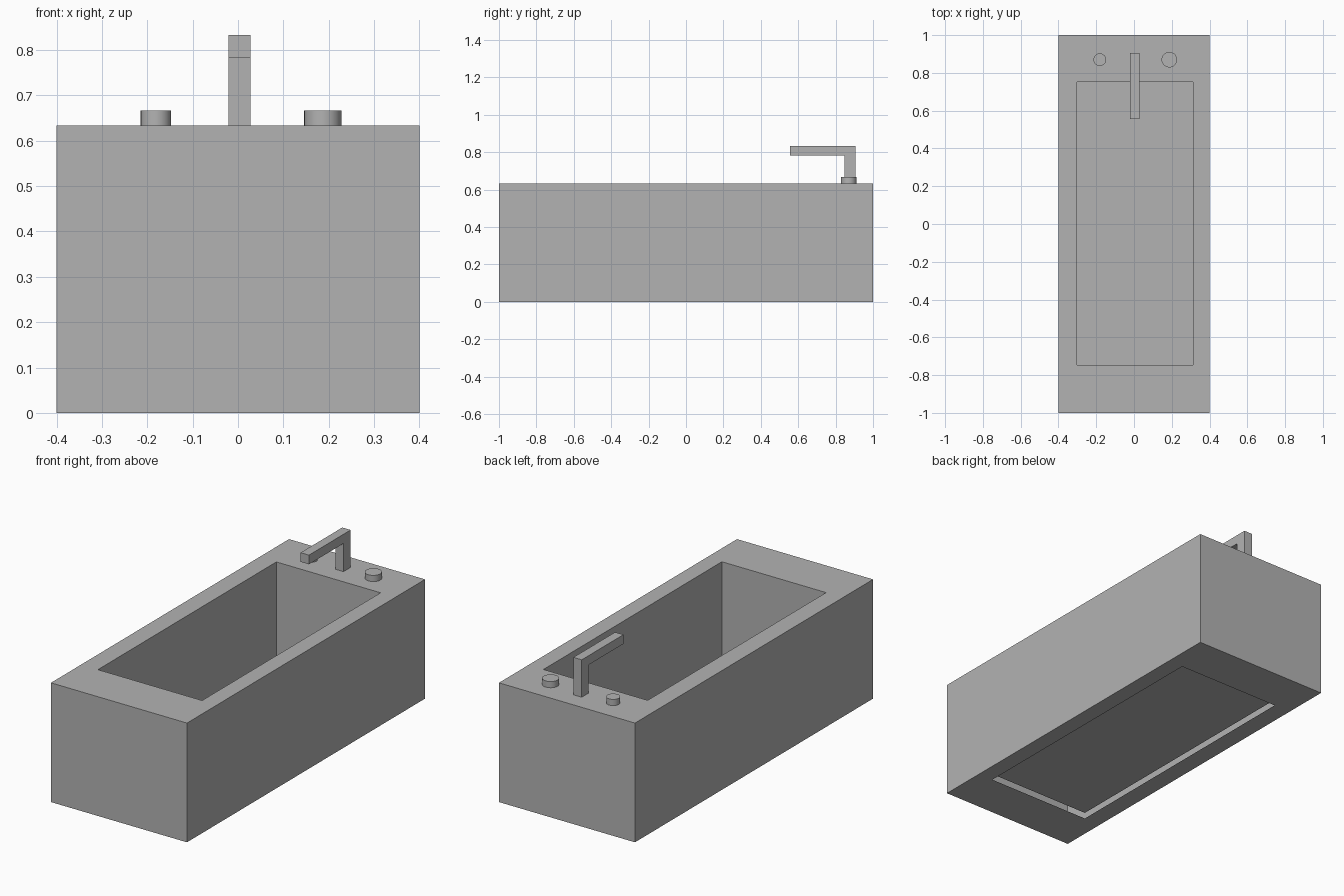
import bpy, bmesh

if "Cube" in bpy.data.objects:
    bpy.data.objects.remove(bpy.data.objects["Cube"])

grey = bpy.data.materials.new("plain grey")
grey.diffuse_color = (0.45, 0.45, 0.45, 1)
grey.use_nodes = True
grey.node_tree.nodes["Principled BSDF"].inputs["Base Color"].default_value = grey.diffuse_color

RIM = 0.634      # height of the tub rim
FLOOR = 0.033    # height of the basin floor


def finish(name, bm):
    mesh = bpy.data.meshes.new(name)
    bm.to_mesh(mesh)
    bm.free()
    mesh.materials.append(grey)
    obj = bpy.data.objects.new(name, mesh)
    bpy.context.collection.objects.link(obj)
    return obj


def ring(bm, x0, x1, y0, y1, z):
    return [bm.verts.new((x, y, z)) for x, y in ((x0, y0), (x1, y0), (x1, y1), (x0, y1))]


def bridge(bm, a, b):
    for i in range(4):
        j = (i + 1) % 4
        bm.faces.new((a[i], a[j], b[j], b[i]))


# Tub: hollow thin shell, running from the underside opening, round the
# outside, over the rim and down into the basin
bm = bmesh.new()
outer = (-0.4, 0.4, -1, 1)
inner = (-0.301, 0.312, -0.747, 0.752)
loops = [ring(bm, *outline, z) for outline, z in (
    (inner, 0), (outer, 0), (outer, RIM), (inner, RIM), (inner, FLOOR))]
for a, b in zip(loops, loops[1:]):
    bridge(bm, a, b)
bm.faces.new(loops[-1])
finish("tub", bm)

# Faucet: L-shaped side profile extruded across x
bm = bmesh.new()
profile = [(0.906, RIM), (0.906, 0.833), (0.556, 0.833),
           (0.556, 0.784), (0.847, 0.784), (0.847, RIM)]
face = bm.faces.new([bm.verts.new((-0.021, y, z)) for y, z in profile])
side = bmesh.ops.extrude_face_region(bm, geom=[face])["geom"]
bmesh.ops.translate(bm, vec=(0.049, 0, 0),
                    verts=[v for v in side if isinstance(v, bmesh.types.BMVert)])
bmesh.ops.recalc_face_normals(bm, faces=bm.faces)
finish("faucet", bm)

# Round tap knobs, the right one slightly larger
for name, x, radius in (("left_knob", -0.181, 0.0335), ("right_knob", 0.187, 0.041)):
    bpy.ops.mesh.primitive_cylinder_add(vertices=32, radius=radius, depth=0.667 - RIM,
                                        location=(x, 0.87, (0.667 + RIM) / 2))
    knob = bpy.context.object
    knob.name = name
    knob.data.materials.append(grey)
    bpy.ops.object.shade_smooth_by_angle()
